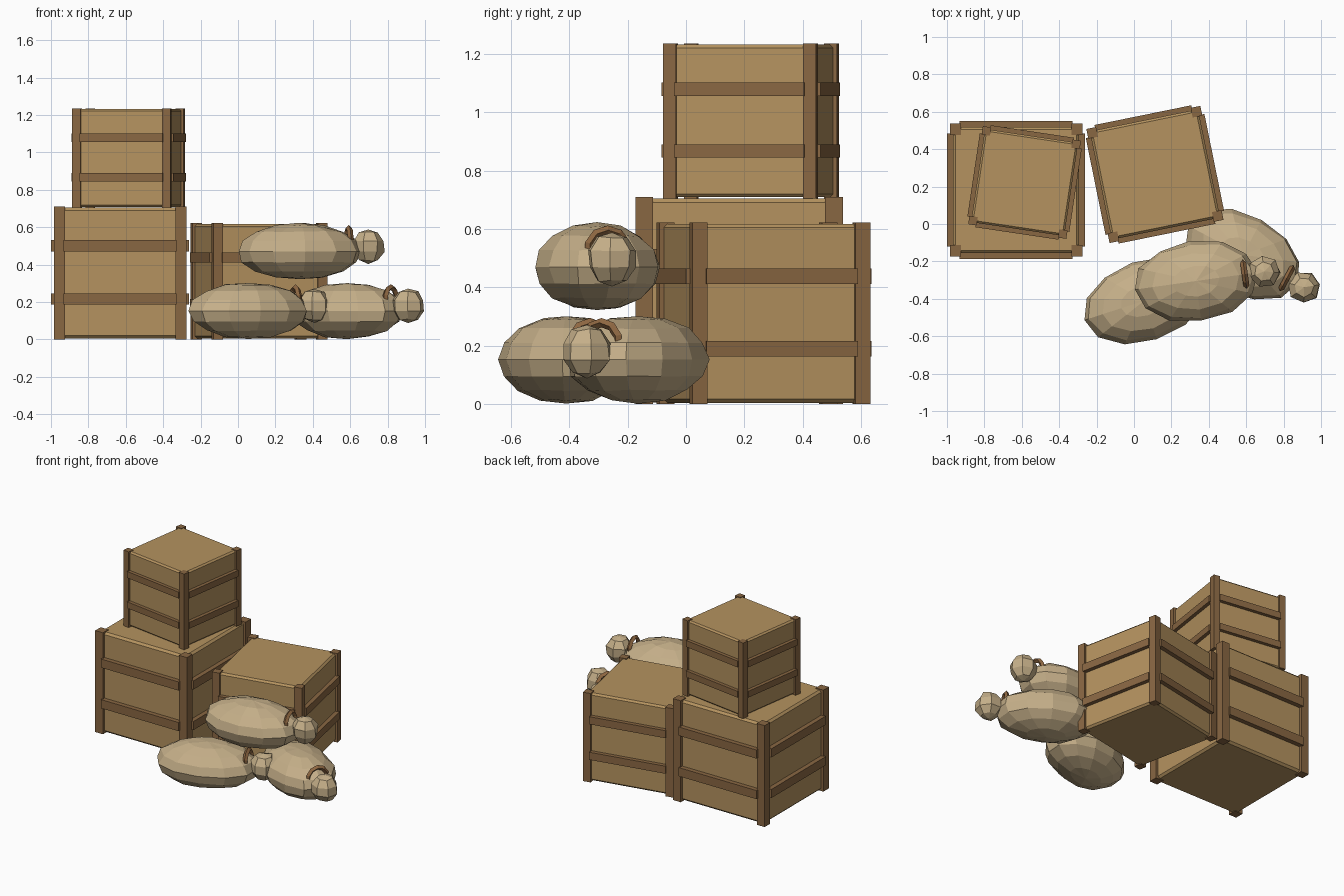
import bpy, bmesh, random
from math import radians
from mathutils import Matrix, Vector

if "Cube" in bpy.data.objects:
    bpy.data.objects.remove(bpy.data.objects["Cube"], do_unlink=True)


def material(name, rgb):
    m = bpy.data.materials.new(name)
    m.use_nodes = True
    m.diffuse_color = (*rgb, 1)
    m.node_tree.nodes["Principled BSDF"].inputs["Base Color"].default_value = (*rgb, 1)
    return m


PLANK = material("plank wood", (0.46, 0.29, 0.115))
FRAME = material("dark frame wood", (0.25, 0.135, 0.055))
BURLAP = material("burlap", (0.56, 0.43, 0.25))
ROPE = material("rope", (0.28, 0.14, 0.055))


def finish(bm, name, mat, place):
    mesh = bpy.data.meshes.new(name)
    bm.to_mesh(mesh)
    bm.free()
    mesh.materials.append(mat)
    obj = bpy.data.objects.new(name, mesh)
    obj.matrix_world = place
    bpy.context.collection.objects.link(obj)
    return obj


def add_box(bm, center, size, turn=Matrix()):
    bmesh.ops.create_cube(bm, size=1, matrix=turn @ Matrix.Translation(center)
                          @ Matrix.Diagonal((*size, 1)))


def crate(name, x, y, z, size, angle):
    place = Matrix.Translation((x, y, z)) @ Matrix.Rotation(radians(angle), 4, "Z")
    half, post = size / 2, 0.085 * size

    # Planked body with chamfered edges
    bm = bmesh.new()
    add_box(bm, (0, 0, half), (0.95 * size, 0.95 * size, 0.985 * size))
    bmesh.ops.bevel(bm, geom=bm.edges[:], offset=0.02 * size, segments=1, affect="EDGES")
    finish(bm, name + "_body", PLANK, place)

    # Corner posts
    bm = bmesh.new()
    for sx in (-1, 1):
        for sy in (-1, 1):
            add_box(bm, (sx * (half - post / 2), sy * (half - post / 2), half),
                    (post, post, size))
    finish(bm, name + "_posts", FRAME, place)

    # Two cross slats on every side
    bm = bmesh.new()
    for side in range(4):
        turn = Matrix.Rotation(radians(90 * side), 4, "Z")
        for level in (0.305, 0.705):
            add_box(bm, (0, -0.495 * size, level * size),
                    (0.85 * size, 0.05 * size, 0.085 * size), turn)
    finish(bm, name + "_slats", FRAME, place)


def lumpy_ball(name, segments, rings, radii, center, place, wobble, seed):
    rng = random.Random(seed)
    bm = bmesh.new()
    bmesh.ops.create_uvsphere(bm, u_segments=segments, v_segments=rings, radius=1)
    for v in bm.verts:
        v.co *= 1 + rng.uniform(-wobble, wobble)
        v.co = Vector(c * r for c, r in zip(v.co, radii)) + Vector(center)
    finish(bm, name, BURLAP, place)


def sack(name, x, y, z, angle, seed):
    place = Matrix.Translation((x, y, z)) @ Matrix.Rotation(radians(angle), 4, "Z")
    lumpy_ball(name + "_body", 12, 8, (0.335, 0.215, 0.15), (0, 0, 0), place, 0.025, seed)
    lumpy_ball(name + "_neck", 7, 5, (0.09, 0.088, 0.092), (0.37, 0, 0.027), place, 0.06, seed + 1)

    # Rope ring standing across the neck
    bm = bmesh.new()
    ring_count, tube_count = 10, 4
    start = Matrix.Translation((0, 0, 0.066))
    circle = bmesh.ops.create_circle(bm, segments=tube_count, radius=0.016,
                                     matrix=start @ Matrix.Rotation(radians(90), 4, "Y")
                                     @ Matrix.Rotation(radians(90), 4, "X"))
    bmesh.ops.spin(bm, geom=circle["verts"] + bm.edges[:], cent=(0, 0, 0), axis=(1, 0, 0),
                   angle=radians(360), steps=ring_count, use_merge=True)
    bmesh.ops.remove_doubles(bm, verts=bm.verts[:], dist=0.0001)
    bmesh.ops.recalc_face_normals(bm, faces=bm.faces[:])
    finish(bm, name + "_rope", ROPE, place @ Matrix.Translation((0.265, 0, 0.06)))


# Stacked crates
crate("large_crate", -0.63, 0.182, 0, 0.71, 0)
crate("medium_crate", 0.112, 0.265, 0, 0.622, 11.5)
crate("small_crate", -0.585, 0.222, 0.705, 0.53, -8.5)

# Piled sacks
sack("front_sack", 0.055, -0.41, 0.153, 18, 3)
sack("side_sack", 0.583, -0.165, 0.153, -28, 8)
sack("top_sack", 0.33, -0.305, 0.47, 8, 15)
